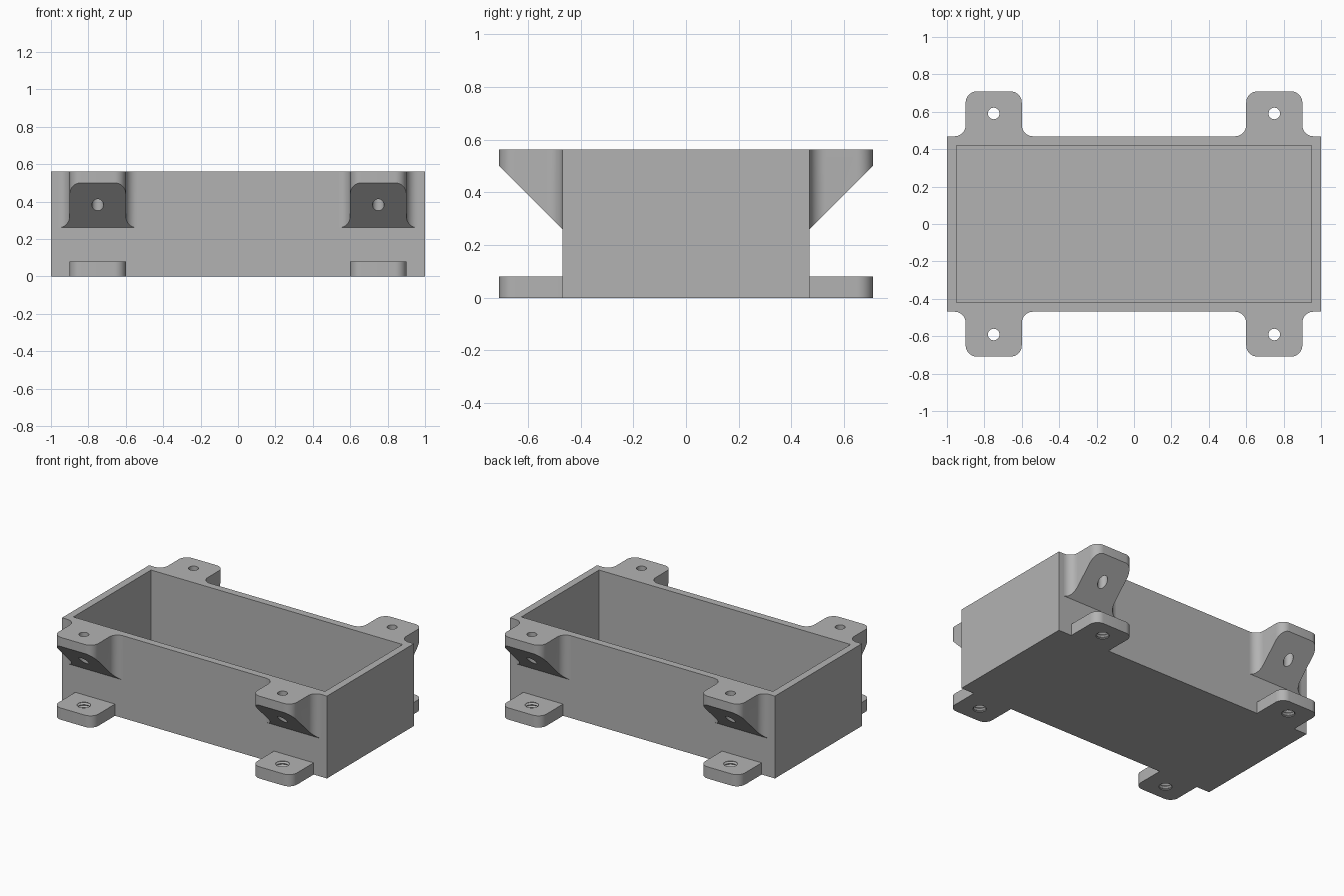
import bpy, bmesh
from math import pi, sin, cos

old = bpy.data.objects.get("Cube")
if old:
    bpy.data.objects.remove(old, do_unlink=True)

grey = bpy.data.materials.new("grey plastic")
grey.use_nodes = True
colour = (0.45, 0.45, 0.45, 1)
grey.diffuse_color = colour
grey.node_tree.nodes["Principled BSDF"].inputs["Base Color"].default_value = colour

# Main sizes
HALF_X, HALF_Y, HEIGHT = 1.0, 0.469, 0.562
WALL, FLOOR = 0.05, 0.05
LUG_IN, LUG_OUT, LUG_Y = 0.6, 0.9, 0.709
RADIUS = 0.06
LUG_BASE, GUSSET_Z = 0.08, 0.26
HOLE_X, HOLE_Y, HOLE_R = 0.75, 0.591, 0.031


def add_object(name, bm):
    bmesh.ops.recalc_face_normals(bm, faces=bm.faces[:])
    mesh = bpy.data.meshes.new(name)
    bm.to_mesh(mesh)
    bm.free()
    mesh.materials.append(grey)
    obj = bpy.data.objects.new(name, mesh)
    bpy.context.collection.objects.link(obj)
    return obj


def select(obj):
    bpy.ops.object.select_all(action="DESELECT")
    obj.select_set(True)
    bpy.context.view_layer.objects.active = obj


def loft(name, rings):
    """Skin a stack of equal rings and cap both ends."""
    bm = bmesh.new()
    loops = [[bm.verts.new(p) for p in ring] for ring in rings]
    n = len(loops[0])
    for a, b in zip(loops, loops[1:]):
        for i in range(n):
            j = (i + 1) % n
            bm.faces.new((a[i], a[j], b[j], b[i]))
    bm.faces.new(loops[0])
    bm.faces.new(loops[-1])
    return add_object(name, bm)


def box(name, x, y, z0, z1):
    corners = [(-x, -y), (x, -y), (x, y), (-x, y)]
    return loft(name, [[(px, py, z) for px, py in corners] for z in (z0, z1)])


def lathe(name, profile, n=32):
    """Round cutter on the hole axis from (radius, z) pairs."""
    return loft(name, [[(HOLE_X + r * cos(2 * pi * i / n),
                         HOLE_Y + r * sin(2 * pi * i / n), z)
                        for i in range(n)] for r, z in profile])


def cut(obj, cutter):
    cutter.hide_render = True
    mod = obj.modifiers.new("cut", "BOOLEAN")
    mod.operation = "DIFFERENCE"
    mod.solver = "EXACT"
    mod.object = cutter
    select(obj)
    bpy.ops.object.modifier_apply(modifier=mod.name)
    bpy.data.objects.remove(cutter, do_unlink=True)


def arc(cx, cy, start, end, n=10):
    return [(cx + RADIUS * cos(start + (end - start) * i / n),
             cy + RADIUS * sin(start + (end - start) * i / n))
            for i in range(n + 1)]


def finish_lug(obj):
    select(obj)
    bpy.ops.object.shade_smooth_by_angle(angle=pi / 6)
    mod = obj.modifiers.new("four corners", "MIRROR")
    mod.use_axis = (True, True, False)
    mod.use_mirror_merge = False


# Open tray
tray = box("box_body", HALF_X, HALF_Y, 0, HEIGHT)
cut(tray, box("cavity_cutter", HALF_X - WALL, HALF_Y - WALL, FLOOR, HEIGHT + 0.1))

# Rounded outer end shared by both kinds of lug
tip = (arc(LUG_OUT - RADIUS, LUG_Y - RADIUS, 0, pi / 2)
       + arc(LUG_IN + RADIUS, LUG_Y - RADIUS, pi / 2, pi))

# Upper lugs: filleted into the wall, with a sloping underside
outline = (arc(LUG_OUT + RADIUS, HALF_Y + RADIUS, 1.5 * pi, pi) + tip
           + arc(LUG_IN - RADIUS, HALF_Y + RADIUS, 0, -pi / 2))
upper = loft("upper_lugs", [
    [(x, y, GUSSET_Z + y - HALF_Y) for x, y in outline],
    [(x, y, HEIGHT) for x, y in outline]])
cut(upper, lathe("screw_hole_cutter", [(HOLE_R, 0.1), (HOLE_R, 0.7)]))
finish_lug(upper)

# Lower lugs: flat tabs with threaded holes
outline = [(LUG_OUT, HALF_Y)] + tip + [(LUG_IN, HALF_Y)]
lower = loft("lower_lugs", [[(x, y, z) for x, y in outline] for z in (0, LUG_BASE)])
thread = [(0.047 if i % 2 else 0.037, -0.015 + 0.01 * i) for i in range(12)]
cut(lower, lathe("thread_cutter", thread))
finish_lug(lower)
